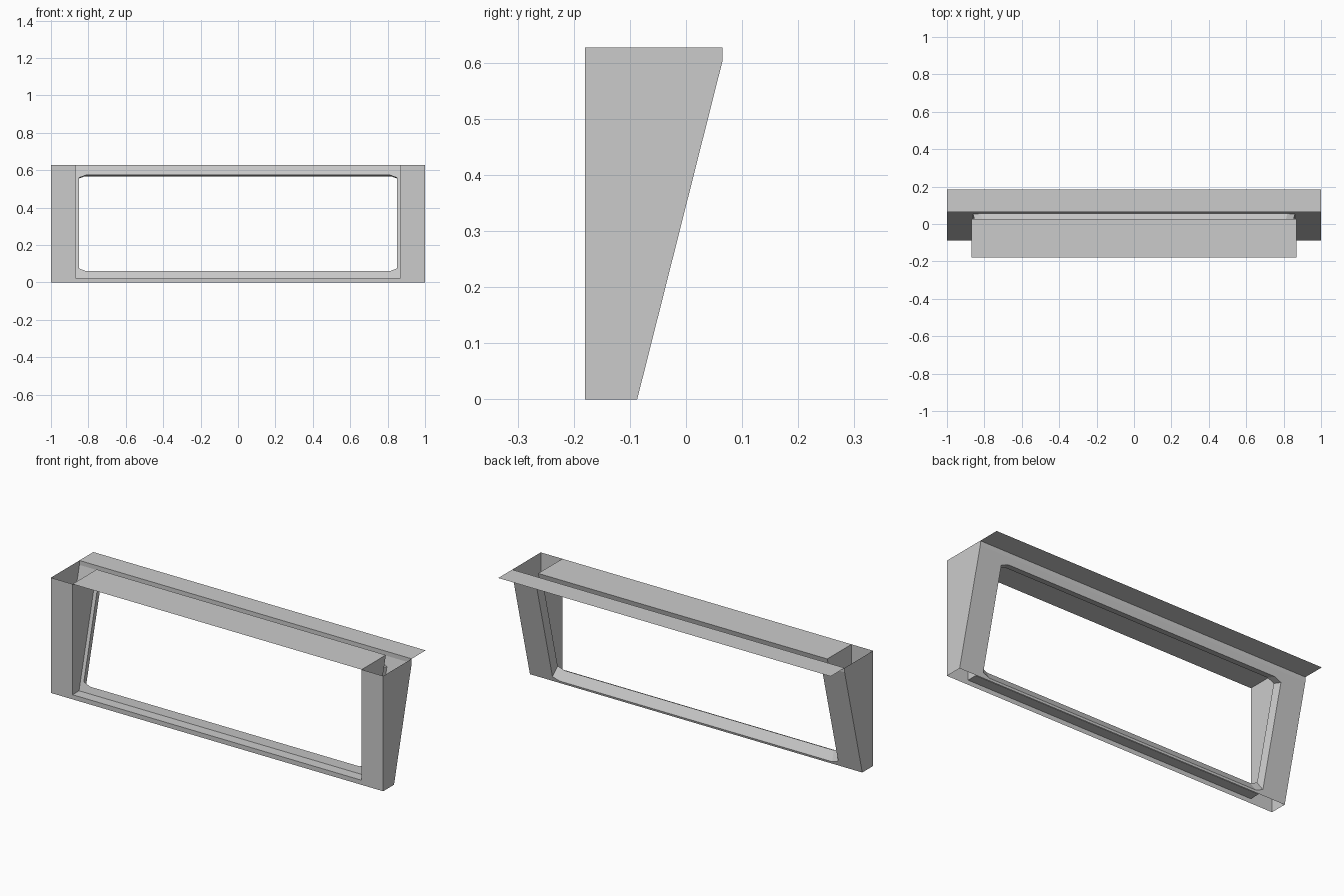
import bpy

cube = bpy.data.objects.get("Cube")
if cube:
    bpy.data.objects.remove(cube, do_unlink=True)

# Single grey finish
grey = bpy.data.materials.new("light_grey")
grey.use_nodes = True
colour = (0.6, 0.6, 0.6, 1)
grey.diffuse_color = colour
grey.node_tree.nodes["Principled BSDF"].inputs["Base Color"].default_value = colour

# Main dimensions
FRONT, TOP, KNEE = -0.18, 0.627, 0.603
BACK_LOW, BACK_HIGH, LEDGE = -0.087, 0.065, 0.185
INNER, LIP = 0.87, 0.025
LEAN = (BACK_HIGH - BACK_LOW) / KNEE


def outer_y(z):
    return BACK_LOW + LEAN * z


def inner_y(z):
    return outer_y(z) - 0.043


def add(name, verts, faces):
    mesh = bpy.data.meshes.new(name)
    mesh.from_pydata(verts, [], faces)
    mesh.materials.append(grey)
    obj = bpy.data.objects.new(name, mesh)
    bpy.context.collection.objects.link(obj)
    return obj


def sheet(name, points):
    return add(name, points, [tuple(range(len(points)))])


def flat(name, w, y0, y1, z):
    return sheet(name, [(-w, y0, z), (w, y0, z), (w, y1, z), (-w, y1, z)])


def opening(w, low, high, depth):
    # Rectangle with shallow clipped corners on a leaning plane
    cx, cz = 0.04, 0.015
    outline = [(-w + cx, low), (w - cx, low), (w, low + cz), (w, high - cz),
               (w - cx, high), (-w + cx, high), (-w, high - cz), (-w, low + cz)]
    return [(x, depth(z), z) for x, z in outline]


def holed_panel(name, w, low, high, depth, hole, back):
    corners = [(x, depth(z), z) for x, z in
               ((-w, low), (w, low), (w, high), (-w, high))]
    faces = []
    for i in range(4):
        j = (i + 1) % 4
        a, b, c = 4 + 2 * i, 5 + 2 * i, 4 + (2 * i + 2) % 8
        faces += [(i, j, b, a), (j, c, b)]
    if back:
        faces = [f[::-1] for f in faces]
    return add(name, corners + hole, faces)


# Leaning back wall, inner window frame and the reveal joining them
outer_hole = opening(0.86, 0.012, 0.567, outer_y)
inner_hole = opening(0.85, 0.06, 0.575, inner_y)
holed_panel("back_wall", 1, 0, KNEE, outer_y, outer_hole, True)
holed_panel("inner_frame", INNER, LIP, TOP, inner_y, inner_hole, False)
add("window_reveal", inner_hole + outer_hole,
    [(i, (i + 1) % 8, 8 + (i + 1) % 8, 8 + i) for i in range(8)])

# Upright band above the lean, and the ledge running back from it
sheet("back_band", [(1, BACK_HIGH, KNEE), (-1, BACK_HIGH, KNEE),
                    (-1, BACK_HIGH, TOP), (1, BACK_HIGH, TOP)])
flat("rear_ledge", 1, BACK_HIGH, LEDGE, TOP)

# Box lining between the pillars
flat("top_plate", INNER, FRONT, inner_y(TOP), TOP)
flat("window_sill", INNER, FRONT, inner_y(LIP), LIP)
flat_lip = [(-INNER, FRONT, 0), (INNER, FRONT, 0),
            (INNER, FRONT, LIP), (-INNER, FRONT, LIP)]
sheet("front_lip", flat_lip)

# Hollow pillars, open at top and bottom
for side, s in (("left", 1), ("right", -1)):
    def wall(name, points):
        sheet(side + name, points[::s])

    wall("_pillar_front", [(s * INNER, FRONT, 0), (s, FRONT, 0),
                           (s, FRONT, TOP), (s * INNER, FRONT, TOP)])
    wall("_pillar_outer_wall", [(s, FRONT, 0), (s, BACK_LOW, 0), (s, BACK_HIGH, KNEE),
                                (s, BACK_HIGH, TOP), (s, FRONT, TOP)])
    wall("_pillar_inner_wall", [(s * INNER, FRONT, TOP), (s * INNER, inner_y(TOP), TOP),
                                (s * INNER, inner_y(LIP), LIP), (s * INNER, FRONT, LIP)])
